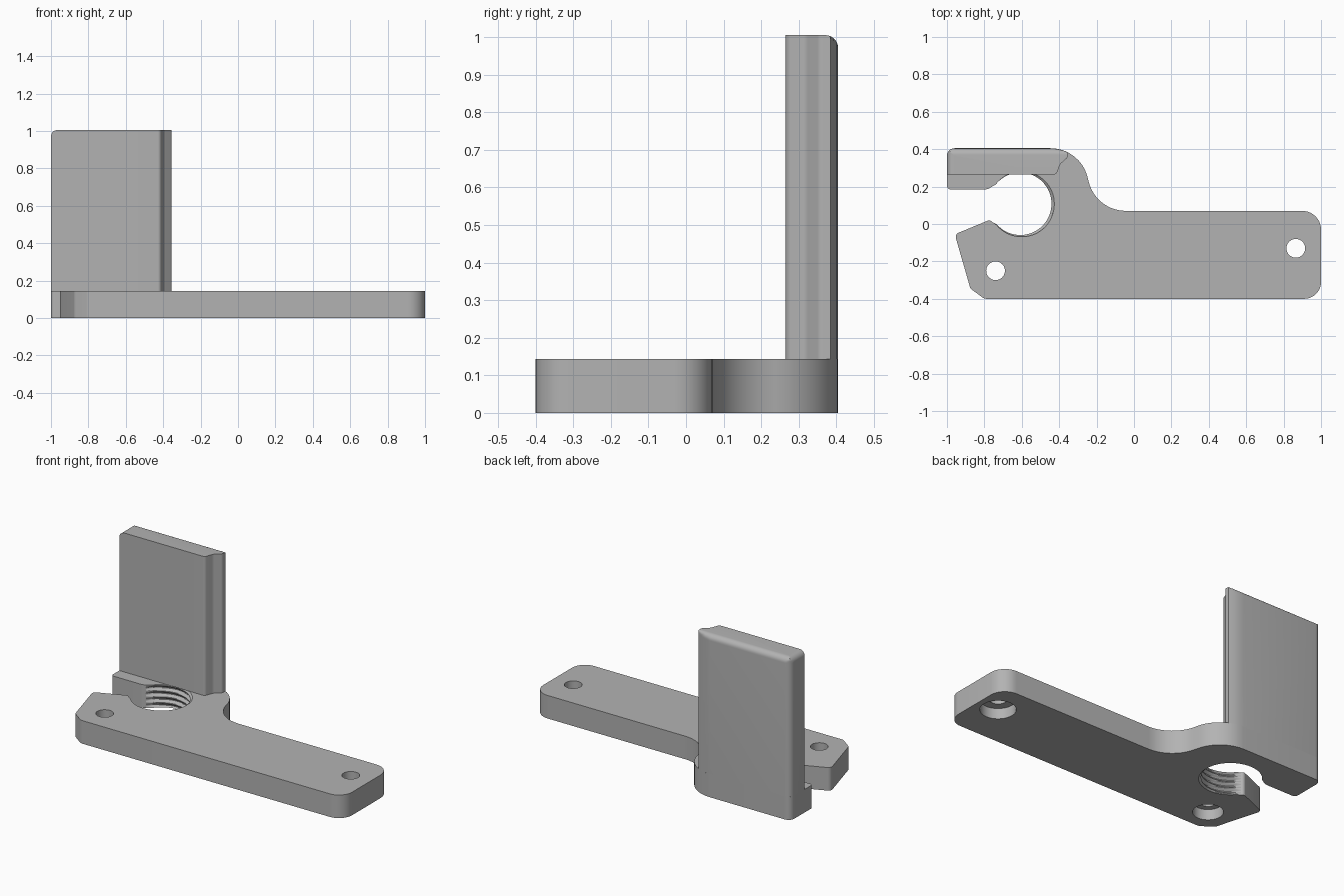
import bpy, bmesh, math
from mathutils import Vector

if "Cube" in bpy.data.objects:
    bpy.data.objects.remove(bpy.data.objects["Cube"])

THICK, TOP = 0.143, 1.005
HOLE = Vector((-0.608, 0.108))

grey = bpy.data.materials.new("plain grey")
grey.use_nodes = True
grey.diffuse_color = (0.45, 0.45, 0.45, 1)
grey.node_tree.nodes["Principled BSDF"].inputs["Base Color"].default_value = grey.diffuse_color


def rounded(corners, steps=10):
    """Fillet each (x, y, radius) corner; radius 0 keeps the point."""
    out = []
    for i, (x, y, r) in enumerate(corners):
        p = Vector((x, y))
        if r == 0:
            out.append(p)
            continue
        a = (Vector(corners[i - 1][:2]) - p).normalized()
        b = (Vector(corners[(i + 1) % len(corners)][:2]) - p).normalized()
        half = a.angle(b) / 2
        centre = p + (a + b).normalized() * r / math.sin(half)
        start = p + a * r / math.tan(half) - centre
        end = p + b * r / math.tan(half) - centre
        sweep = start.angle_signed(end)
        for k in range(steps + 1):
            t = -sweep * k / steps
            c, s = math.cos(t), math.sin(t)
            out.append(centre + Vector((start.x * c - start.y * s, start.x * s + start.y * c)))
    return out


def loft(name, rings):
    """Join equal rings of 3D points and cap both ends."""
    bm = bmesh.new()
    loops = [[bm.verts.new(p) for p in ring] for ring in rings]
    n = len(loops[0])
    for lo, hi in zip(loops, loops[1:]):
        for i in range(n):
            j = (i + 1) % n
            bm.faces.new((lo[i], lo[j], hi[j], hi[i]))
    bm.faces.new(loops[0][::-1])
    bm.faces.new(loops[-1])
    bmesh.ops.remove_doubles(bm, verts=bm.verts, dist=0.0002)
    bmesh.ops.recalc_face_normals(bm, faces=bm.faces)
    mesh = bpy.data.meshes.new(name)
    bm.to_mesh(mesh)
    bm.free()
    obj = bpy.data.objects.new(name, mesh)
    bpy.context.collection.objects.link(obj)
    mesh.materials.append(grey)
    return obj


# Base: outer outline up to the clamp mouth, then the threaded bore
outer = rounded([
    (-0.745, -0.01, 0), (-0.767, 0.024, 0.02), (-0.958, -0.055, 0.025),
    (-0.875, -0.345, 0.03), (-0.80, -0.40, 0.04), (1, -0.40, 0.09),
    (1, 0.07, 0.1), (-0.21, 0.07, 0.205), (-0.28, 0.405, 0.205),
    (-1, 0.405, 0.04), (-1, 0.185, 0.02), (-0.78, 0.185, 0.05), (-0.745, 0.212, 0)])[1:-1]


def base_ring(z):
    ring = list(outer)
    for k in range(57):
        angle = math.radians(142 - 281 * k / 56)
        phase = (z / 0.036 - angle / math.tau) % 1
        r = 0.167 + 0.015 * min(1, max(0, 3 * abs(phase - 0.5) - 0.25))
        ring.append(HOLE + r * Vector((math.cos(angle), math.sin(angle))))
    return [(p.x, p.y, z) for p in ring]


base = loft("clamp_base", [base_ring(THICK * i / 32) for i in range(33)])


# Screw holes with counterbores underneath
def cut_hole(x, y, bore, counterbore):
    levels = ((counterbore, -0.05), (counterbore, 0.065), (bore, 0.065), (bore, THICK + 0.05))
    rings = [[(x + r * math.cos(math.tau * k / 40), y + r * math.sin(math.tau * k / 40), z)
              for k in range(40)] for r, z in levels]
    cutter = loft("screw_hole_cutter", rings)
    cutter.hide_render = True
    mod = base.modifiers.new("screw hole", "BOOLEAN")
    mod.operation, mod.object, mod.solver = "DIFFERENCE", cutter, "EXACT"
    bpy.context.view_layer.objects.active = base
    bpy.ops.object.modifier_apply(modifier=mod.name)
    bpy.data.objects.remove(cutter)


cut_hole(-0.74, -0.25, 0.05, 0.085)
cut_hole(0.865, -0.13, 0.05, 0.1)

# Upright plate with a rounded top along its back and outer edges
section = rounded([
    (-1, 0.265, 0), (-0.415, 0.265, 0.02), (-0.395, 0.32, 0.03), (-0.355, 0.355, 0.02),
    (-0.355, 0.384, 0), (-0.38, 0.3935, 0), (-0.41, 0.4015, 0), (-0.447, 0.405, 0),
    (-1, 0.405, 0.04)], 6)


def plate_ring(z, inset):
    return [(max(p.x, -1 + inset), min(p.y, 0.405 - inset), z) for p in section]


R = 0.035
rings = [plate_ring(THICK, 0)]
for k in range(9):
    t = math.pi / 2 * k / 8
    rings.append(plate_ring(TOP - R + R * math.sin(t), R * (1 - math.cos(t))))
plate = loft("upright_plate", rings)

# Smooth curves, crisp edges
bpy.ops.object.select_all(action="DESELECT")
for obj in (base, plate):
    obj.select_set(True)
bpy.context.view_layer.objects.active = base
bpy.ops.object.shade_smooth_by_angle(angle=math.radians(30))
